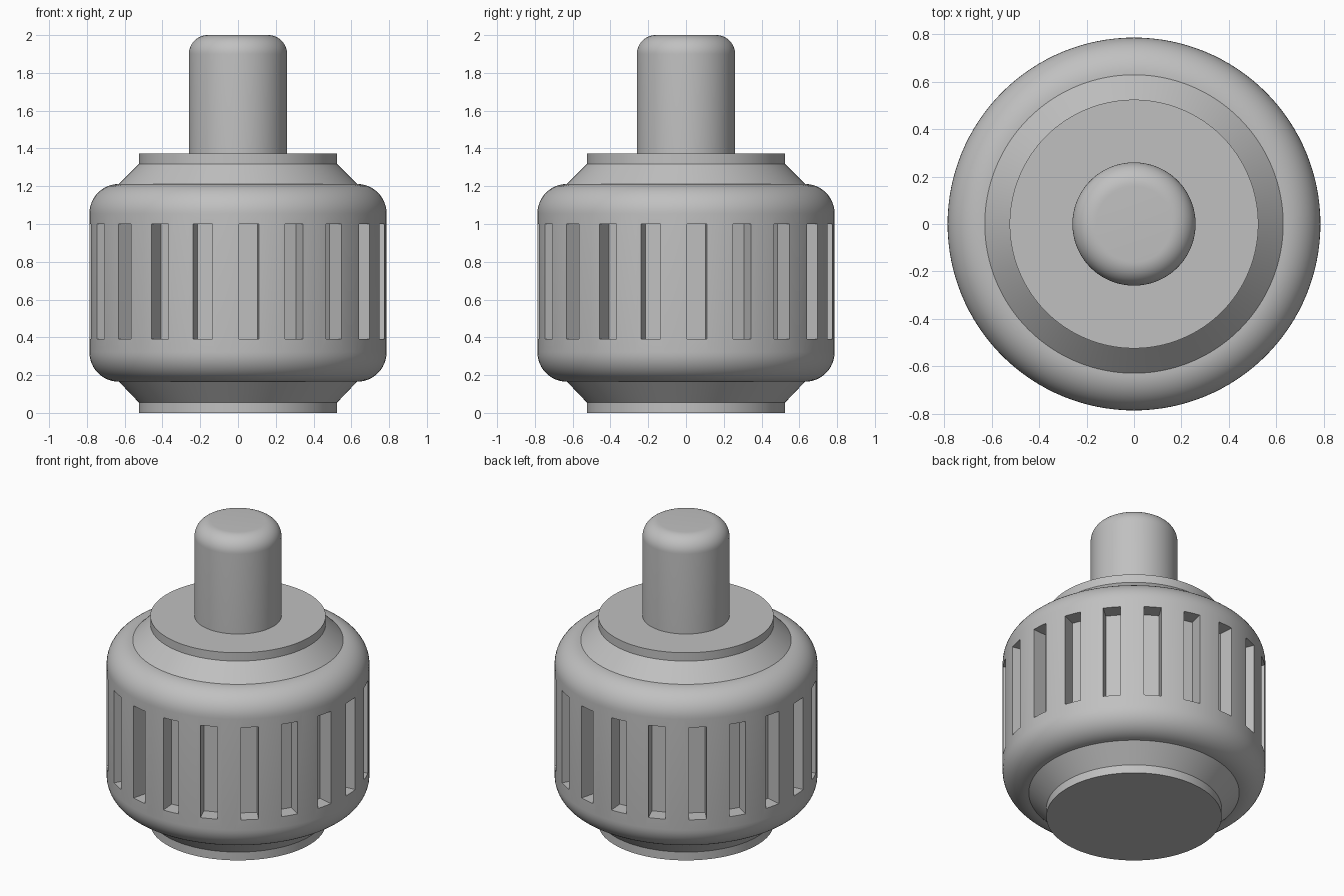
import bpy, bmesh
from math import sin, cos, pi, radians
from mathutils import Matrix

if "Cube" in bpy.data.objects:
    bpy.data.objects.remove(bpy.data.objects["Cube"])

RADIUS = 0.787
SLOTS = 20

grey = bpy.data.materials.new("neutral grey")
grey.use_nodes = True
colour = (0.53, 0.53, 0.53, 1)
grey.diffuse_color = colour
grey.node_tree.nodes["Principled BSDF"].inputs["Base Color"].default_value = colour


def add_object(name, bm):
    mesh = bpy.data.meshes.new(name)
    bm.to_mesh(mesh)
    bm.free()
    mesh.materials.append(grey)
    obj = bpy.data.objects.new(name, mesh)
    bpy.context.collection.objects.link(obj)
    return obj


def smooth(obj):
    bpy.ops.object.select_all(action="DESELECT")
    obj.select_set(True)
    bpy.context.view_layer.objects.active = obj
    bpy.ops.object.shade_smooth_by_angle(angle=radians(28))


def arc(r, z, size, start, end, steps=12):
    """Quarter-round points (radius, height) between two angles in degrees."""
    angles = [radians(start + (end - start) * i / steps) for i in range(steps + 1)]
    return [(r + size * cos(a), z + size * sin(a)) for a in angles]


def revolve(name, profile, steps=128):
    """Turn a bottom-to-top (radius, height) profile around z."""
    bm = bmesh.new()
    verts = [bm.verts.new((r, 0, z)) for r, z in profile]
    edges = [bm.edges.new(pair) for pair in zip(verts, verts[1:])]
    bmesh.ops.spin(bm, geom=verts + edges, cent=(0, 0, 0), axis=(0, 0, 1),
                   angle=2 * pi, steps=steps)
    bmesh.ops.remove_doubles(bm, verts=bm.verts, dist=1e-4)
    # Join the fans on the axis into flat discs
    poles = [v for v in bm.verts if v.co.xy.length < 1e-4]
    bmesh.ops.dissolve_verts(bm, verts=poles)
    bmesh.ops.recalc_face_normals(bm, faces=bm.faces)
    return add_object(name, bm)


# Rounded housing
FILLET = 0.157
LOW, HIGH = 0.165, 1.212
inner = RADIUS - FILLET
housing = revolve("housing", [(0, LOW)]
                  + arc(inner, LOW + FILLET, FILLET, -90, 0)
                  + arc(inner, HIGH - FILLET, FILLET, 0, 90)
                  + [(0, HIGH)])

# Ring of vertical grip slots cut into the housing
bm = bmesh.new()
for i in range(SLOTS):
    turn = Matrix.Rotation(radians(4.2 + i * 360 / SLOTS), 4, "Z")
    place = Matrix.Translation((0, -(RADIUS - 0.1 + 0.1), 0.695))
    size = Matrix.Diagonal((0.105, 0.2, 0.61, 1))
    bmesh.ops.create_cube(bm, size=1, matrix=turn @ place @ size)
cutter = add_object("slot_cutter", bm)
cutter.hide_render = True
cut = housing.modifiers.new("slots", "BOOLEAN")
cut.object = cutter
cut.solver = "EXACT"
bpy.context.view_layer.objects.active = housing
bpy.ops.object.modifier_apply(modifier=cut.name)
bpy.data.objects.remove(cutter)
smooth(housing)

# Chamfered collars below and above
smooth(revolve("lower_collar", [(0, 0), (0.525, 0), (0.525, 0.055), (inner, LOW)]))
smooth(revolve("upper_collar", [(inner, HIGH), (0.525, 1.317), (0.525, 1.372), (0, 1.372)]))

# Round-topped stem
smooth(revolve("stem", [(0.26, 1.372)] + arc(0.16, 1.9, 0.1, 0, 90) + [(0, 2)]))
